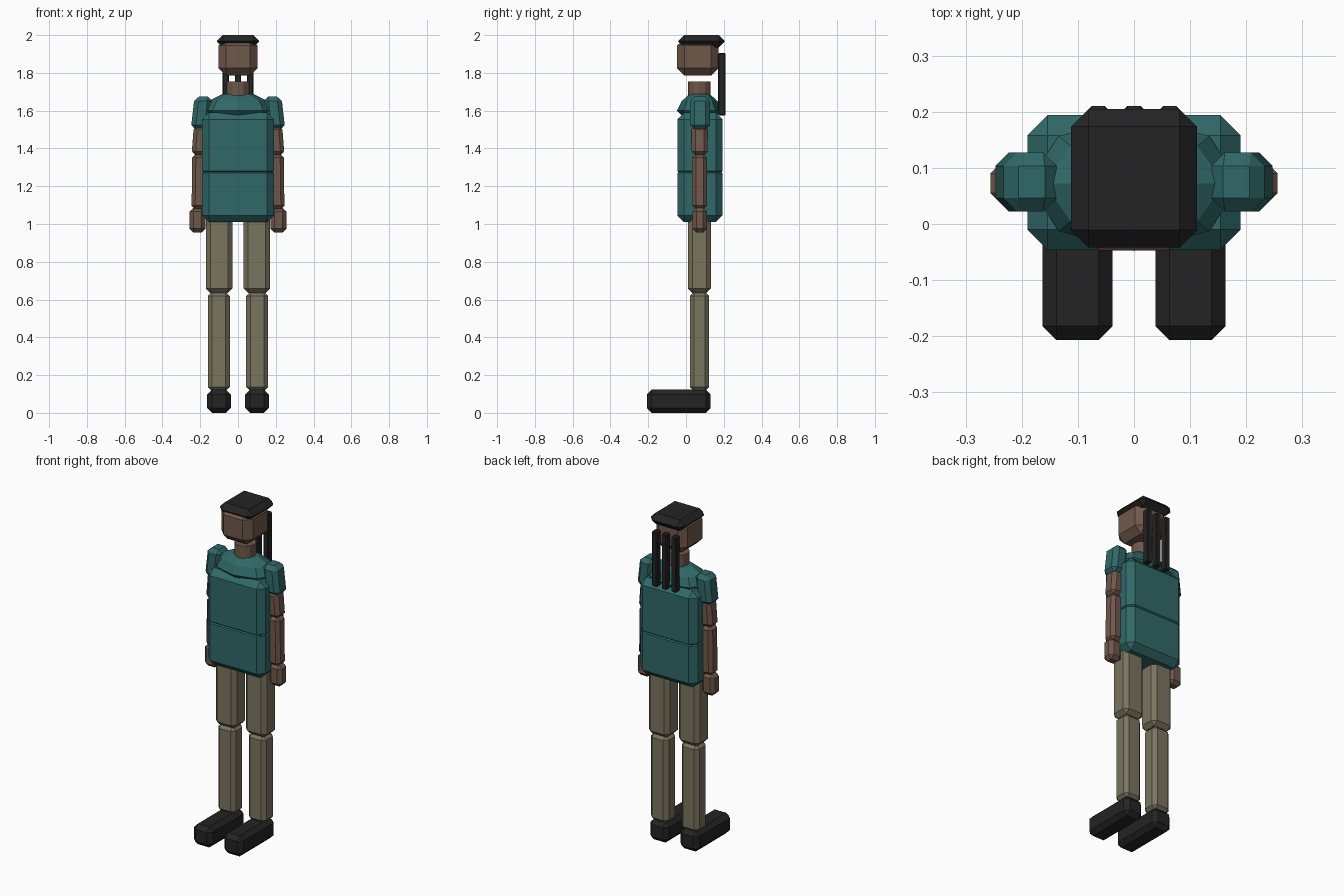
import bpy, bmesh, math
from mathutils import Vector

if "Cube" in bpy.data.objects:
    bpy.data.objects.remove(bpy.data.objects["Cube"])


def material(name, rgb):
    lin = [(c / 255 / 12.92) if c < 11 else ((c / 255 + 0.055) / 1.055) ** 2.4 for c in rgb]
    m = bpy.data.materials.new(name)
    m.diffuse_color = (*lin, 1)
    m.use_nodes = True
    m.node_tree.nodes["Principled BSDF"].inputs["Base Color"].default_value = m.diffuse_color
    return m


SKIN = material("brown skin", (112, 88, 75))
SHIRT = material("teal cloth", (48, 104, 104))
PANTS = material("khaki cloth", (122, 117, 95))
BLACK = material("black", (36, 36, 36))


def finish(name, bm, mat):
    bmesh.ops.recalc_face_normals(bm, faces=bm.faces)
    me = bpy.data.meshes.new(name)
    bm.to_mesh(me)
    bm.free()
    me.materials.append(mat)
    ob = bpy.data.objects.new(name, me)
    bpy.context.collection.objects.link(ob)
    return ob


def block(name, mat, x, y, z, bevel, lean=0.0):
    """Chamfered box from ranges; lean shifts its top sideways."""
    bm = bmesh.new()
    bmesh.ops.create_cube(bm, size=1)
    for v in bm.verts:
        v.co = Vector([(lo + hi) / 2 + c * (hi - lo) for c, (lo, hi) in zip(v.co, (x, y, z))])
    bmesh.ops.bevel(bm, geom=bm.edges[:], offset=bevel, segments=1,
                    affect='EDGES', profile=0.5, clamp_overlap=True)
    for v in bm.verts:
        v.co.x += lean * (v.co.z - z[0]) / (z[1] - z[0])
    return finish(name, bm, mat)


def stack(name, mat, sides, cy, rings):
    """Elliptical rings (rx, ry, z) joined into a closed solid."""
    bm = bmesh.new()
    loops = []
    for rx, ry, z in rings:
        angles = [math.tau * i / sides for i in range(sides)]
        loops.append([bm.verts.new((rx * math.cos(a), cy + ry * math.sin(a), z)) for a in angles])
    for a, b in zip(loops, loops[1:]):
        for i in range(sides):
            j = (i + 1) % sides
            bm.faces.new((a[i], a[j], b[j], b[i]))
    bm.faces.new(loops[0])
    bm.faces.new(loops[-1])
    return finish(name, bm, mat)


# Head, cap and neck
block("head", SKIN, (-.103, .103), (-.047, .172), (1.785, 1.985), .04)
block("cap", BLACK, (-.112, .112), (-.042, .205), (1.935, 2.0), .031)
stack("neck", SKIN, 12, .07, [(.06, .06, 1.66), (.06, .06, 1.755)])

# Hanging hair strands
for i, cx in enumerate((-.064, 0, .064)):
    block(f"hair_strand_{i + 1}", BLACK, (cx - .017, cx + .017), (.17, .21), (1.575, 1.905), .005)

# Torso and shoulder yoke
block("chest", SHIRT, (-.19, .19), (-.046, .194), (1.245, 1.59), .036)
block("waist", SHIRT, (-.19, .19), (-.046, .194), (1.01, 1.305), .036)
stack("shoulder_yoke", SHIRT, 8, .072, [(.15, .08, 1.56), (.19, .12, 1.60),
                                       (.16, .095, 1.65), (.085, .055, 1.687)])

# Limbs, one set per side
for side, s in (("left", 1), ("right", -1)):
    def limb(part, mat, x0, x1, y, z, bevel, lean=0.0):
        block(f"{side}_{part}", mat, sorted((s * x0, s * x1)), y, z, bevel, s * lean)

    limb("sleeve", SHIRT, .155, .25, (.022, .127), (1.50, 1.675), .024, -.02)
    limb("upper_arm", SKIN, .165, .246, (.03, .115), (1.365, 1.52), .02, -.012)
    limb("forearm", SKIN, .168, .246, (.033, .112), (1.078, 1.37), .019, -.004)
    limb("hand", SKIN, .173, .256, (.035, .11), (.955, 1.085), .02)
    limb("thigh", PANTS, .03, .17, (.01, .132), (.635, 1.05), .024)
    limb("shin", PANTS, .043, .16, (.02, .123), (.115, .64), .022)
    limb("shoe", BLACK, .038, .163, (-.207, .13), (0, .123), .025)
